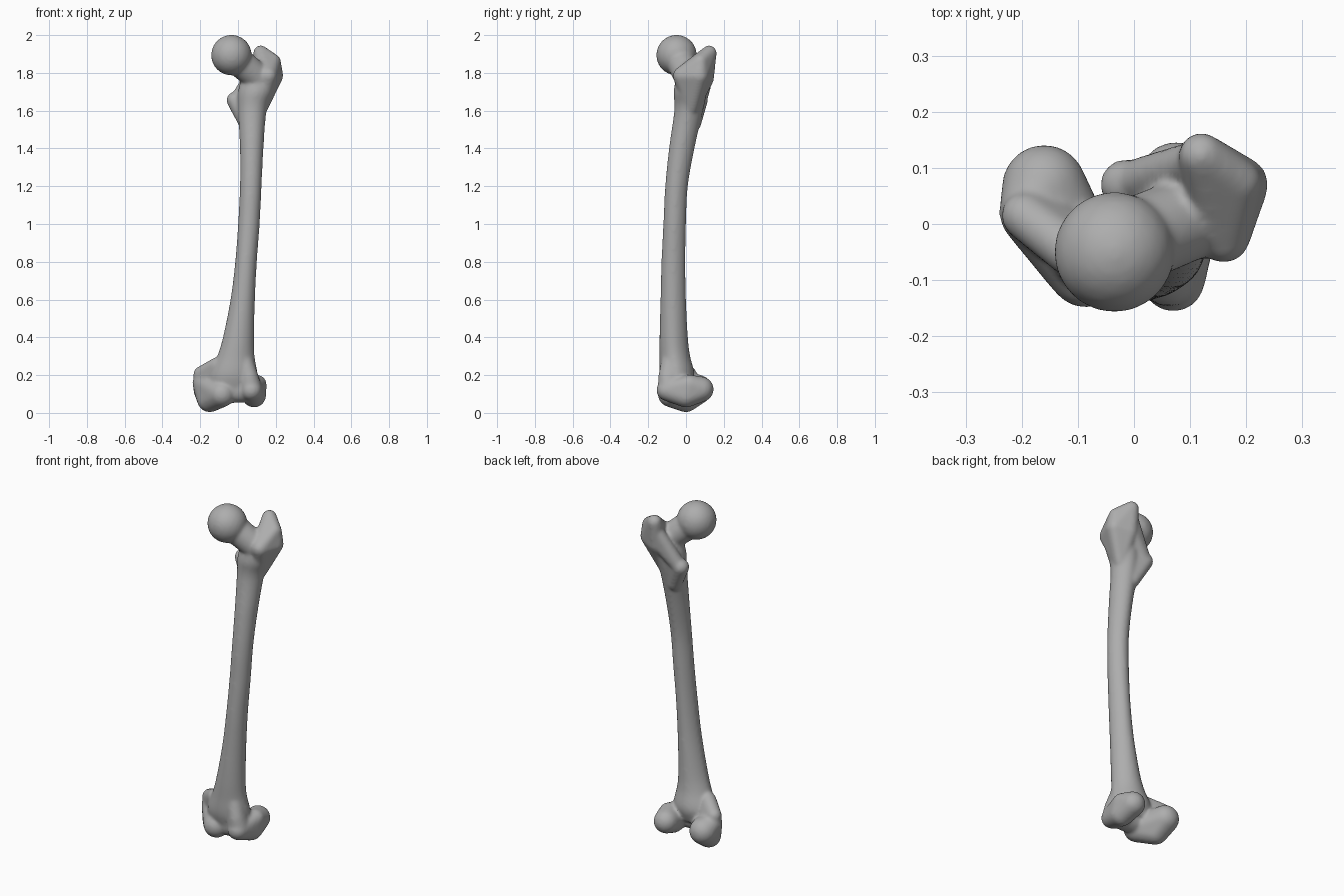
import bpy, bmesh, math
from mathutils import Matrix, Vector

if "Cube" in bpy.data.objects:
    bpy.data.objects.remove(bpy.data.objects["Cube"], do_unlink=True)

bone = bmesh.new()


def add_part(bm):
    """Append a closed part to the bone."""
    bmesh.ops.recalc_face_normals(bm, faces=bm.faces)
    mesh = bpy.data.meshes.new("part")
    bm.to_mesh(mesh)
    bm.free()
    bone.from_mesh(mesh)
    bpy.data.meshes.remove(mesh)


def lobe(*balls):
    """Convex skin stretched around balls given as (x, y, z, radius)."""
    bm = bmesh.new()
    for x, y, z, r in balls:
        bmesh.ops.create_icosphere(bm, subdivisions=3, radius=r,
                                   matrix=Matrix.Translation((x, y, z)))
    bmesh.ops.delete(bm, geom=bm.faces[:], context='FACES_ONLY')
    bmesh.ops.delete(bm, geom=bm.edges[:], context='EDGES_FACES')
    hull = bmesh.ops.convex_hull(bm, input=bm.verts)
    loose = [v for v in bm.verts if not v.link_faces]
    bmesh.ops.delete(bm, geom=loose, context='VERTS')
    add_part(bm)


def spline(a, b, c, d, t):
    """Smooth value between b and c."""
    return b + t / 2 * (c - a + t * (2*a - 5*b + 4*c - d + t * (3*(b - c) + d - a)))


def loft(sections, sides=40, steps=5):
    """Tube through (z, x min, x max, y min, y max), narrowed at the back."""
    rows = [Vector(s) for s in sections]
    rows = [rows[0]] + rows + [rows[-1]]
    fine = [spline(*rows[i:i + 4], k / steps)
            for i in range(len(rows) - 3) for k in range(steps)] + [rows[-1]]
    bm = bmesh.new()
    rings = []
    for z, x0, x1, y0, y1 in fine:
        ring = []
        for i in range(sides):
            a = math.tau * i / sides
            pinch = 1 - 0.12 * max(0, math.sin(a))
            ring.append(bm.verts.new(((x0 + x1) / 2 + (x1 - x0) / 2 * math.cos(a) * pinch,
                                      (y0 + y1) / 2 + (y1 - y0) / 2 * math.sin(a), z)))
        rings.append(ring)
    for low, high in zip(rings, rings[1:]):
        for i in range(sides):
            j = (i + 1) % sides
            bm.faces.new((low[i], low[j], high[j], high[i]))
    bm.faces.new(rings[0][::-1])
    bm.faces.new(rings[-1])
    add_part(bm)


# Shaft, bowed forward and flared at both ends
loft([(0.12, -0.15, 0.10, -0.12, 0.02),
      (0.20, -0.15, 0.105, -0.14, 0.045),
      (0.30, -0.11, 0.088, -0.14, 0.022),
      (0.40, -0.08, 0.085, -0.14, 0.01),
      (0.60, -0.04, 0.09, -0.135, 0.0),
      (0.80, -0.015, 0.10, -0.13, -0.003),
      (1.00, 0.0, 0.115, -0.12, 0.0),
      (1.20, 0.01, 0.125, -0.11, 0.01),
      (1.40, 0.01, 0.135, -0.09, 0.045),
      (1.60, 0.0, 0.152, -0.062, 0.09),
      (1.70, 0.0, 0.19, -0.065, 0.11),
      (1.78, 0.02, 0.21, -0.05, 0.11)])

# Ball head and neck
lobe((-0.035, -0.05, 1.894, 0.108))
lobe((-0.025, -0.04, 1.885, 0.078), (0.11, 0.015, 1.77, 0.075))

# Large outer knob at the top
lobe((0.12, 0.123, 1.906, 0.04), (0.187, 0.075, 1.86, 0.04),
     (0.19, 0.07, 1.785, 0.05), (0.16, -0.022, 1.785, 0.048),
     (0.12, 0.1, 1.77, 0.048), (0.12, 0.03, 1.62, 0.04))

# Small inner knob, and the crest joining the two knobs at the back
lobe((-0.015, 0.07, 1.655, 0.046), (0.045, 0.04, 1.53, 0.04), (0.06, 0.06, 1.68, 0.04))
lobe((0.115, 0.115, 1.86, 0.035), (0.09, 0.1, 1.76, 0.04), (0.0, 0.075, 1.665, 0.04))

# Inner knee knuckle
lobe((-0.16, 0.066, 0.125, 0.076), (-0.15, 0.0, 0.07, 0.067),
     (-0.085, -0.08, 0.1, 0.07), (-0.185, 0.02, 0.16, 0.056))
lobe((-0.195, 0.015, 0.205, 0.042), (-0.17, 0.02, 0.13, 0.06), (-0.11, -0.05, 0.25, 0.045))

# Outer knee knuckle
lobe((0.075, 0.079, 0.125, 0.068), (0.085, 0.0, 0.092, 0.064),
     (0.07, -0.1, 0.12, 0.057), (0.1, 0.02, 0.15, 0.052))
lobe((0.06, -0.1, 0.19, 0.047), (0.07, -0.09, 0.12, 0.06), (0.03, -0.08, 0.28, 0.05))

# Bridge between the knuckles, forming the kneecap groove
lobe((-0.06, -0.06, 0.115, 0.062), (0.04, -0.06, 0.115, 0.062), (-0.02, -0.07, 0.28, 0.06))

# One object for the fused bone
mesh = bpy.data.meshes.new("thigh_bone")
bone.to_mesh(mesh)
bone.free()
obj = bpy.data.objects.new("thigh_bone", mesh)
bpy.context.collection.objects.link(obj)

# Fuse the parts and soften their seams
fuse = obj.modifiers.new("fuse", 'REMESH')
fuse.mode = 'VOXEL'
fuse.voxel_size = 0.008
fuse.use_smooth_shade = True
soften = obj.modifiers.new("soften", 'SMOOTH')
soften.factor = 0.5
soften.iterations = 12

# Bone colour
mat = bpy.data.materials.new("bone_grey")
mat.use_nodes = True
colour = (0.42, 0.42, 0.42, 1)
mat.diffuse_color = colour
shader = next(n for n in mat.node_tree.nodes if n.type == 'BSDF_PRINCIPLED')
shader.inputs["Base Color"].default_value = colour
shader.inputs["Roughness"].default_value = 0.7
mesh.materials.append(mat)

bpy.context.view_layer.objects.active = obj
obj.select_set(True)
for name in ("fuse", "soften"):
    bpy.ops.object.modifier_apply(modifier=name)
bpy.ops.object.shade_smooth()
